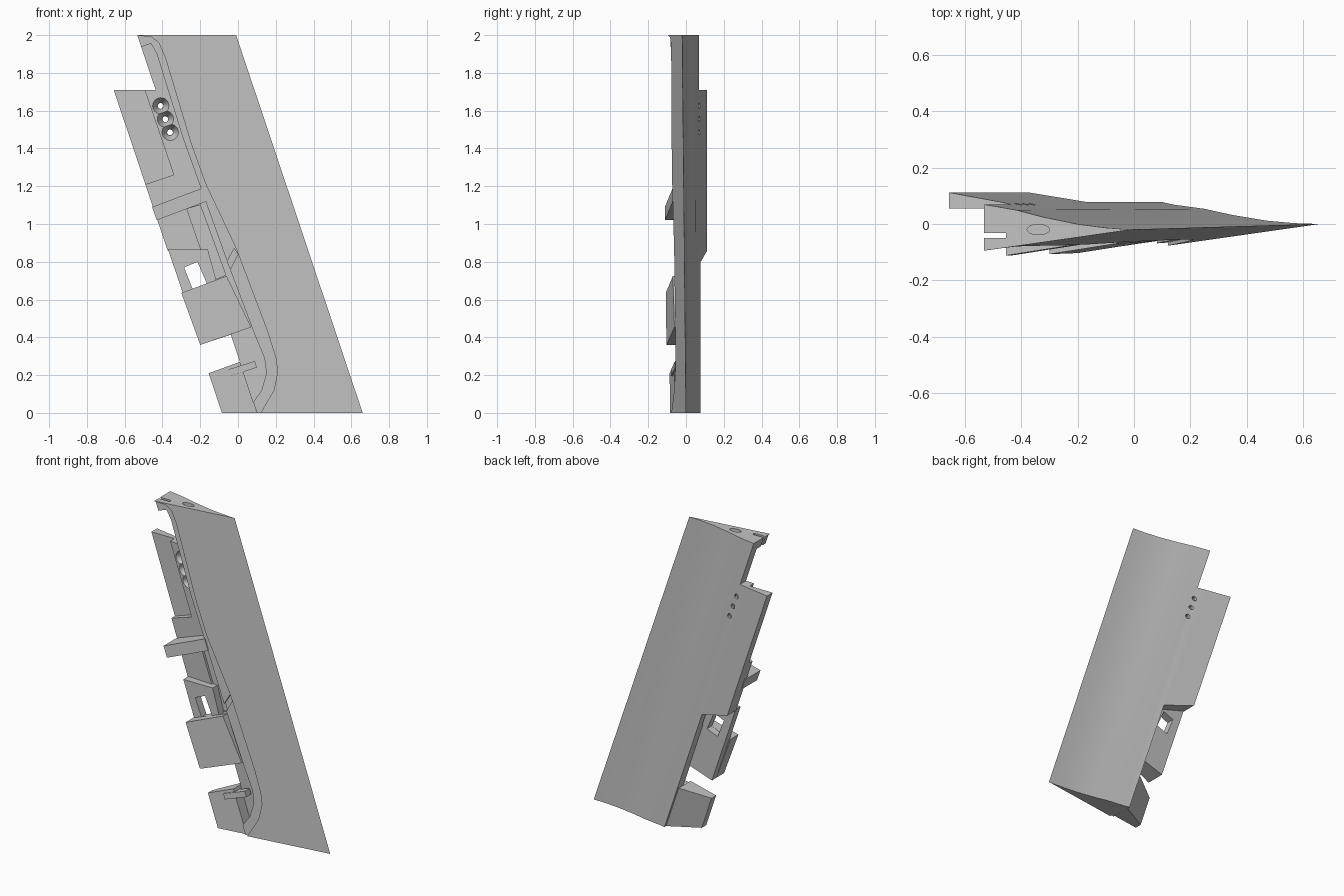
import bpy, bmesh, math
from mathutils import Matrix

cube = bpy.data.objects.get("Cube")
if cube:
    bpy.data.objects.remove(cube, do_unlink=True)

SWEEP = 0.335

grey = bpy.data.materials.new("plain grey")
grey.use_nodes = True
grey.diffuse_color = (0.55, 0.55, 0.55, 1)
grey.node_tree.nodes["Principled BSDF"].inputs["Base Color"].default_value = (0.55, 0.55, 0.55, 1)


def finish(name, bm):
    bmesh.ops.recalc_face_normals(bm, faces=bm.faces[:])
    mesh = bpy.data.meshes.new(name)
    bm.to_mesh(mesh)
    bm.free()
    ob = bpy.data.objects.new(name, mesh)
    ob.data.materials.append(grey)
    bpy.context.collection.objects.link(ob)
    return ob


def front(u, z, inset=0.0):
    """Flat front skin, as a function of chord position and height."""
    return -0.143 * (0.66 - u) - 0.01 * z + inset


def level(y):
    return lambda u, z: y


def skin(inset):
    return lambda u, z: front(u, z, inset)


def floor(u, z):
    return 0.02 - 0.05 * (u + 0.085)


def prism(name, outline, near, far):
    """Solid with an x-z outline between two depth functions."""
    bm = bmesh.new()
    rings = []
    for depth in (near, far):
        rings.append([bm.verts.new((x, depth(x + SWEEP * z, z), z)) for x, z in outline])
    a, b = rings
    bm.faces.new(a)
    bm.faces.new(b[::-1])
    for i in range(len(a)):
        j = (i + 1) % len(a)
        bm.faces.new((a[i], b[i], b[j], a[j]))
    return finish(name, bm)


def cone(name, centre, r1, r2, length, axis="Y", squash=1.0):
    bm = bmesh.new()
    turn = Matrix.Rotation(math.radians(-90), 4, "X") if axis == "Y" else Matrix.Identity(4)
    m = Matrix.Translation(centre) @ Matrix.Diagonal((1, squash, 1, 1)) @ turn
    bmesh.ops.create_cone(bm, cap_ends=True, segments=24, radius1=r1, radius2=r2,
                          depth=length, matrix=m)
    return finish(name, bm)


def cut(ob, cutter):
    mod = ob.modifiers.new("cut", "BOOLEAN")
    mod.operation = "DIFFERENCE"
    mod.solver = "EXACT"
    mod.object = cutter
    bpy.context.view_layer.objects.active = ob
    bpy.ops.object.modifier_apply(modifier=mod.name)
    bpy.data.objects.remove(cutter, do_unlink=True)


# Swept main panel: flat front, hollow-curved back, sharp trailing edge
back = [(-0.085, 0.112), (0.1, 0.078), (0.14, 0.069), (0.25, 0.054), (0.35, 0.032),
        (0.47, 0.012), (0.57, 0.003), (0.66, 0)]
bm = bmesh.new()
ends = []
for z in (0, 2):
    ring = [bm.verts.new((u - SWEEP * z, y - 0.01 * z * max(0, (u - 0.14) / 0.52), z))
            for u, y in back]
    ring.append(bm.verts.new((-0.085 - SWEEP * z, front(-0.085, z), z)))
    ends.append(ring)
low, high = ends
bm.faces.new(low)
bm.faces.new(high[::-1])
for i in range(len(low)):
    j = (i + 1) % len(low)
    bm.faces.new((low[i], high[i], high[j], low[j]))
bmesh.ops.triangulate(bm, faces=bm.faces[:])
panel = finish("main_panel", bm)

# Curved ledge and deep pocket in the front
ledge = [(-0.56, 2.0), (-0.46, 1.99), (-0.42, 1.96), (-0.385, 1.88), (-0.25, 1.43), (-0.175, 1.22),
         (-0.01, 0.87), (0.16, 0.42), (0.2, 0.29), (0.21, 0.22), (0.19, 0.12), (0.12, 0),
         (0.06, -0.1), (-0.5, -0.1), (-0.95, 1.75)]
pocket = [(-0.46, 1.955), (-0.43, 1.9), (-0.29, 1.45), (-0.2, 1.2), (-0.05, 0.78), (0.09, 0.41),
          (0.14, 0.29), (0.15, 0.21), (0.125, 0.12), (0.04, 0), (-0.02, -0.1),
          (-0.5, -0.1), (-0.95, 1.79)]
cut(panel, prism("cutter", ledge, level(-0.3), skin(0.012)))
cut(panel, prism("cutter", pocket, level(-0.3), floor))

# Missing corners at the top and the lower leading edge
cut(panel, prism("cutter", [(-0.436, 1.71), (-0.567, 2.1), (-1.2, 2.1), (-1.2, 1.71)],
                 level(-0.5), level(0.5)))
cut(panel, prism("cutter", [(-0.168, 0.8), (0.134, -0.1), (-1, -0.1), (-1, 0.86), (-0.375, 0.86)],
                 level(-0.5), level(0.5)))

# Recessed pad and shallow channel in the pocket floor
cut(panel, prism("cutter", [(-0.508, 1.75), (-0.34, 1.26), (-0.7, 1.14), (-0.9, 1.75)],
                 level(-0.2), level(0.055)))
cut(panel, prism("cutter", [(-0.27, 1.08), (-0.2, 1.1), (-0.065, 0.73), (-0.14, 0.7)],
                 level(-0.2), level(0.027)))

# Three countersunk screw holes
for i in range(3):
    x, z = -0.41 + 0.025 * i, 1.625 - 0.07 * i
    cut(panel, cone("cutter", (x, 0.03, z), 0.048, 0.016, 0.06))
    cut(panel, cone("cutter", (x, 0.08, z), 0.015, 0.015, 0.14))

# Slot and pin hole in the top end
cut(panel, prism("cutter", [(-0.7, 1.9), (-0.455, 1.9), (-0.455, 2.1), (-0.7, 2.1)],
                 level(-0.05), level(-0.032)))
cut(panel, cone("cutter", (-0.34, -0.02, 1.98), 0.04, 0.04, 0.12, "Z", 0.45))

# Small notch across the ledge
cut(panel, prism("cutter", [(-0.07, 0.78), (-0.02, 0.87), (0.0, 0.84), (-0.04, 0.76)],
                 level(-0.2), skin(0.025)))

# Cross rib
rib = prism("cross_rib", [(-0.455, 1.09), (-0.19, 1.19), (-0.165, 1.12), (-0.43, 1.02)],
            skin(0.006), level(0.045))

# Lower floor with a window
lower = prism("lower_floor", [(-0.37, 0.865), (-0.16, 0.865), (-0.035, 0.415), (-0.2, 0.36)],
              level(-0.03), level(0.02))
cut(lower, prism("cutter", [(-0.285, 0.77), (-0.215, 0.8), (-0.165, 0.685), (-0.24, 0.655)],
                 level(-0.3), level(0.3)))

# Raised front block
block = prism("front_block", [(-0.3, 0.635), (-0.06, 0.725), (0.07, 0.453), (-0.04, 0.415),
                              (-0.2, 0.36)], skin(0.006), level(-0.025))

# Wedge-backed corner at the foot, with its tab
corner = prism("foot_corner", [(-0.155, 0.21), (0.01, 0.27), (0.1, 0), (-0.085, 0)],
               skin(0.022), lambda u, z: -0.04 + 0.54 * (u + 0.085))
tab = prism("foot_tab", [(-0.05, 0.23), (0.09, 0.275), (0.1, 0.24), (-0.04, 0.195)],
            skin(0.014), level(-0.01))

# Smooth the curved surfaces, keep edges sharp
bpy.ops.object.select_all(action="DESELECT")
for ob in (panel, rib, lower, block, corner, tab):
    ob.select_set(True)
bpy.context.view_layer.objects.active = panel
bpy.ops.object.shade_smooth_by_angle(angle=math.radians(25))
